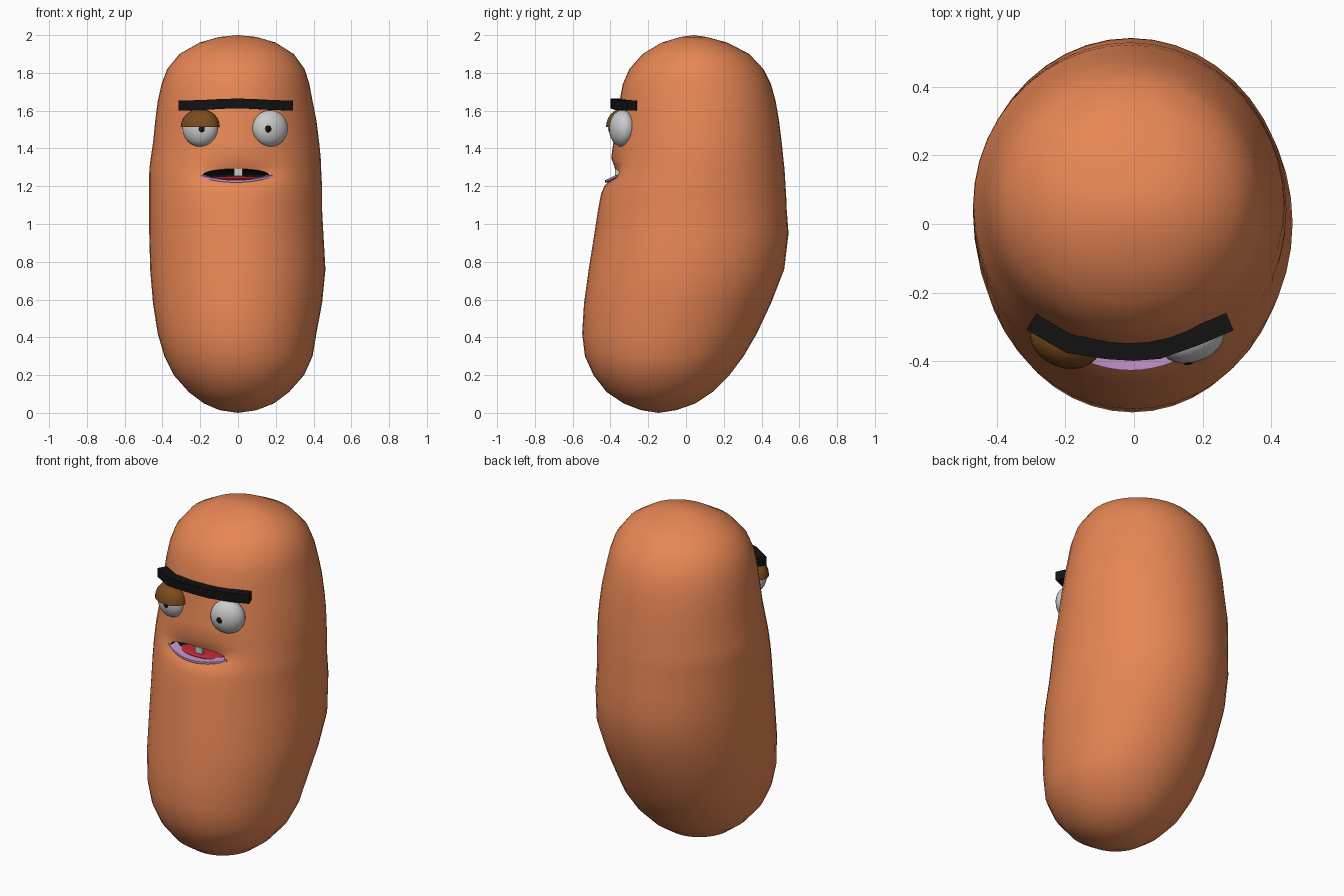
import bpy, bmesh
from math import sin, cos, pi, exp, radians
from mathutils import Vector

if "Cube" in bpy.data.objects:
    bpy.data.objects.remove(bpy.data.objects["Cube"])


def material(name, rgb):
    m = bpy.data.materials.new(name)
    m.diffuse_color = (*rgb, 1)
    m.use_nodes = True
    m.node_tree.nodes["Principled BSDF"].inputs["Base Color"].default_value = m.diffuse_color
    return m


SKIN = material("skin", (0.80, 0.24, 0.09))
BLACK = material("black", (0.006, 0.006, 0.006))
WHITE = material("white", (0.75, 0.75, 0.75))
LID = material("lid", (0.20, 0.07, 0.012))
RED = material("red", (0.5, 0.02, 0.04))
LILAC = material("lilac", (0.55, 0.30, 0.58))


def finish(bm, name, mat, angle=40):
    bmesh.ops.recalc_face_normals(bm, faces=bm.faces)
    me = bpy.data.meshes.new(name)
    bm.to_mesh(me)
    bm.free()
    me.materials.append(mat)
    ob = bpy.data.objects.new(name, me)
    bpy.context.collection.objects.link(ob)
    smooth(ob, angle)
    return ob


def smooth(ob, angle):
    bpy.ops.object.select_all(action='DESELECT')
    ob.select_set(True)
    bpy.context.view_layer.objects.active = ob
    bpy.ops.object.shade_smooth_by_angle(angle=radians(angle))


def ellipsoid(name, loc, radii, mat, turn=0, half=False, seg=24):
    bm = bmesh.new()
    bmesh.ops.create_uvsphere(bm, u_segments=seg, v_segments=seg // 2, radius=1)
    if half:  # keep the upper dome and close it underneath
        bmesh.ops.bisect_plane(bm, geom=bm.verts[:] + bm.edges[:] + bm.faces[:],
                               plane_co=(0, 0, 0), plane_no=(0, 0, 1), clear_inner=True)
        bmesh.ops.holes_fill(bm, edges=[e for e in bm.edges if e.is_boundary])
    bmesh.ops.scale(bm, verts=bm.verts, vec=radii)
    ob = finish(bm, name, mat)
    ob.location = loc
    ob.rotation_euler.z = radians(turn)
    return ob


def strip(name, path, depth, height, mat):
    """Rectangular section swept along a mostly horizontal path."""
    pts = [Vector(p) for p in path]
    bm = bmesh.new()
    rings = []
    for i, p in enumerate(pts):
        t = pts[min(i + 1, len(pts) - 1)] - pts[max(i - 1, 0)]
        n = Vector((-t.y, t.x, 0)).normalized() * depth / 2
        h = Vector((0, 0, height / 2))
        rings.append([bm.verts.new(v) for v in (p - n - h, p + n - h, p + n + h, p - n + h)])
    for a, b in zip(rings, rings[1:]):
        for k in range(4):
            bm.faces.new((a[k], a[(k + 1) % 4], b[(k + 1) % 4], b[k]))
    bm.faces.new(rings[0])
    bm.faces.new(rings[-1])
    return finish(bm, name, mat)


# Body: rings of (z, front y, back y, left x, right x)
ROWS = [
    (0.015, -0.24, -0.05, -0.10, 0.10), (0.05, -0.33, 0.05, -0.18, 0.19),
    (0.11, -0.42, 0.14, -0.26, 0.27), (0.20, -0.49, 0.23, -0.34, 0.35),
    (0.30, -0.535, 0.305, -0.39, 0.395), (0.42, -0.55, 0.375, -0.425, 0.415),
    (0.58, -0.54, 0.45, -0.45, 0.445), (0.76, -0.515, 0.52, -0.465, 0.463),
    (0.95, -0.485, 0.543, -0.47, 0.452), (1.08, -0.465, 0.533, -0.47, 0.445),
    (1.16, -0.45, 0.53, -0.47, 0.445), (1.20, -0.44, 0.527, -0.47, 0.445),
    (1.235, -0.43, 0.525, -0.47, 0.443), (1.27, -0.42, 0.523, -0.47, 0.441),
    (1.305, -0.41, 0.52, -0.468, 0.44), (1.35, -0.40, 0.515, -0.462, 0.438),
    (1.43, -0.385, 0.507, -0.45, 0.43), (1.55, -0.365, 0.492, -0.438, 0.415),
    (1.65, -0.352, 0.475, -0.425, 0.395), (1.74, -0.335, 0.45, -0.405, 0.378),
    (1.82, -0.30, 0.41, -0.375, 0.353), (1.90, -0.23, 0.335, -0.31, 0.295),
    (1.96, -0.13, 0.22, -0.205, 0.20), (1.99, -0.03, 0.11, -0.10, 0.10)]
N = 44
bm = bmesh.new()
rings = []
for z, f, b, l, r in ROWS:
    ring = []
    for i in range(N):
        a = 2 * pi * i / N
        x = (l + r) / 2 + (r - l) / 2 * cos(a)
        y = (f + b) / 2 + (b - f) / 2 * sin(a)
        if y < 0:  # crease around the mouth
            y += 0.05 * exp(-(x / 0.19) ** 4 - ((z - 1.27) / 0.05) ** 2)
        ring.append(bm.verts.new((x, y, z)))
    rings.append(ring)
for p, q in zip(rings, rings[1:]):
    for i in range(N):
        bm.faces.new((p[i], p[(i + 1) % N], q[(i + 1) % N], q[i]))
for ring, tip in ((rings[0], (0, -0.145, 0)), (rings[-1], (0, 0.04, 2))):
    c = bm.verts.new(tip)
    for i in range(N):
        bm.faces.new((ring[i], ring[(i + 1) % N], c))
body = finish(bm, "body", SKIN, 60)

# Mouth opening cut into the body
cutter = ellipsoid("mouth_cutter", (-0.01, -0.37, 1.26), (0.175, 0.13, 0.032), BLACK, seg=32)
cutter.hide_render = True
body.data.materials.append(BLACK)
cut = body.modifiers.new("mouth", 'BOOLEAN')
cut.object = cutter
cut.operation = 'DIFFERENCE'
cut.solver = 'EXACT'
cut.material_mode = 'TRANSFER'
bpy.context.view_layer.objects.active = body
bpy.ops.object.modifier_apply(modifier=cut.name)
bpy.data.objects.remove(cutter)
smooth(body, 50)

# Lower lip, tongue and tooth
T = [k / 6 for k in range(-6, 7)]
strip("lower_lip", [(-0.01 + 0.18 * t, -0.40 + 0.055 * t * t, 1.226 + 0.028 * t * t) for t in T],
      0.055, 0.012, LILAC)
ellipsoid("tongue", (-0.01, -0.32, 1.24), (0.14, 0.07, 0.014), RED)
strip("tooth", [(-0.02, -0.365, 1.272), (0.025, -0.365, 1.272)], 0.02, 0.036, WHITE)

# Eyes with pupils, one drooping lid
for side, x, turn in (("left", -0.20, -20), ("right", 0.17, 18)):
    ellipsoid(side + "_eye", (x, -0.338, 1.506), (0.097, 0.066, 0.097), WHITE, turn)
    ellipsoid(side + "_pupil", (x - 0.007 if x > 0 else x + 0.005, -0.401, 1.504),
              (0.02, 0.009, 0.02), BLACK, turn, seg=16)
ellipsoid("left_eyelid", (-0.20, -0.34, 1.514), (0.106, 0.08, 0.095), LID, -20, half=True)

# Single brow wrapping round the forehead
strip("brow", [(-0.30, -0.285, 1.627), (-0.19, -0.35, 1.63), (-0.08, -0.367, 1.636),
               (0, -0.372, 1.638), (0.07, -0.367, 1.636), (0.18, -0.328, 1.63),
               (0.28, -0.285, 1.627)], 0.055, 0.052, BLACK)
